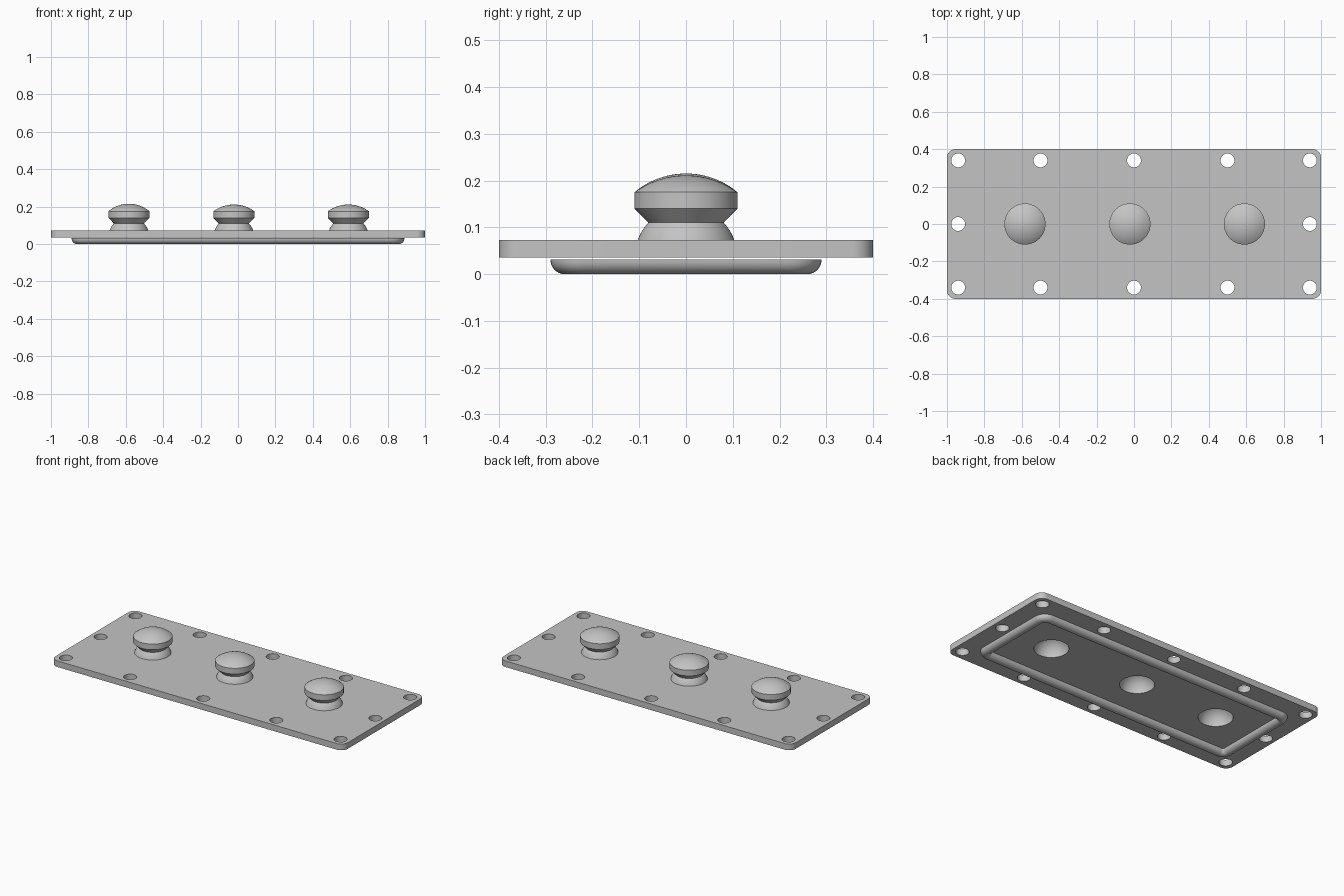
import bpy, bmesh, math

old = bpy.data.objects.get("Cube")
if old:
    bpy.data.objects.remove(old, do_unlink=True)

grey = bpy.data.materials.new("light grey")
grey.use_nodes = True
COLOR = (0.55, 0.55, 0.55, 1)
grey.diffuse_color = COLOR
grey.node_tree.nodes["Principled BSDF"].inputs["Base Color"].default_value = COLOR

PLATE_BOTTOM, PLATE_TOP = 0.035, 0.073
CAVITY = 0.096


def circle(cx, cy, r, n=48):
    return [(cx + r * math.cos(2 * math.pi * i / n),
             cy + r * math.sin(2 * math.pi * i / n)) for i in range(n)]


def rounded_rect(hx, hy, r, n=10):
    pts = []
    for k, (sx, sy) in enumerate([(1, 1), (-1, 1), (-1, -1), (1, -1)]):
        for i in range(n + 1):
            a = math.pi / 2 * (k + i / n)
            pts.append((sx * (hx - r) + r * math.cos(a),
                        sy * (hy - r) + r * math.sin(a)))
    return pts


def smooth(obj):
    bpy.ops.object.select_all(action='DESELECT')
    obj.select_set(True)
    bpy.context.view_layer.objects.active = obj
    bpy.ops.object.shade_smooth_by_angle(angle=math.radians(28))


def loft(name, rings, closed):
    """Skin a list of equal-length rings of 3D points."""
    bm = bmesh.new()
    loops = [[bm.verts.new(p) for p in ring] for ring in rings]
    pairs = list(zip(loops, loops[1:]))
    if closed:
        pairs.append((loops[-1], loops[0]))
    for a, b in pairs:
        for i in range(len(a)):
            j = (i + 1) % len(a)
            bm.faces.new((a[i], a[j], b[j], b[i]))
    bmesh.ops.remove_doubles(bm, verts=bm.verts, dist=1e-5)
    bmesh.ops.recalc_face_normals(bm, faces=bm.faces)
    mesh = bpy.data.meshes.new(name)
    bm.to_mesh(mesh)
    bm.free()
    mesh.materials.append(grey)
    obj = bpy.data.objects.new(name, mesh)
    bpy.context.collection.objects.link(obj)
    smooth(obj)
    return obj


# Knob positions and cap heights
knobs = {"left_end": (0.59, 0.211), "middle": (-0.022, 0.211), "right_end": (-0.583, 0.215)}

# Cover plate: filled outline with bolt holes and knob openings
outlines = [rounded_rect(1, 0.4, 0.045)]
outlines += [circle(x, y, 0.037) for x in (-0.94, -0.5, 0, 0.5, 0.94) for y in (-0.34, 0.34)]
outlines += [circle(x, 0, 0.037) for x in (-0.94, 0.94)]
outlines += [circle(x, 0, CAVITY, 64) for x, _ in knobs.values()]
curve = bpy.data.curves.new("cover_plate", 'CURVE')
curve.dimensions = '2D'
curve.fill_mode = 'BOTH'
curve.extrude = (PLATE_TOP - PLATE_BOTTOM) / 2
for pts in outlines:
    spline = curve.splines.new('POLY')
    spline.points.add(len(pts) - 1)
    for p, (x, y) in zip(spline.points, pts):
        p.co = (x, y, 0, 1)
    spline.use_cyclic_u = True
curve.materials.append(grey)
plate = bpy.data.objects.new("cover_plate", curve)
plate.location.z = (PLATE_TOP + PLATE_BOTTOM) / 2
bpy.context.collection.objects.link(plate)
bpy.ops.object.select_all(action='DESELECT')
plate.select_set(True)
bpy.context.view_layer.objects.active = plate
bpy.ops.object.convert(target='MESH')
plate = bpy.context.view_layer.objects.active
bm = bmesh.new()
bm.from_mesh(plate.data)
bmesh.ops.remove_doubles(bm, verts=bm.verts, dist=1e-5)
bmesh.ops.recalc_face_normals(bm, faces=bm.faces)
bm.to_mesh(plate.data)
bm.free()
smooth(plate)

# Gasket: half-round bead following a rounded rectangle
BEAD = 0.031
rings = []
for i in range(17):
    a = math.pi * i / 16
    d, z = 0.03 * math.cos(a), BEAD - BEAD * math.sin(a)
    rings.append([(x, y, z) for x, y in rounded_rect(0.86 + d, 0.26 + d, 0.04 + d)])
loft("gasket", rings, True)


# Knobs: spherical hollow base under a domed cap
def arc(radius, centre_z, z0, z1, n=14):
    a0, a1 = (math.acos((z - centre_z) / radius) for z in (z0, z1))
    return [(radius * math.sin(a0 + (a1 - a0) * i / n),
             centre_z + radius * math.cos(a0 + (a1 - a0) * i / n)) for i in range(n + 1)]


for name, (x, top) in knobs.items():
    rim = PLATE_BOTTOM + 0.001
    rise = top - 0.175
    dome = (0.11 ** 2 + rise ** 2) / (2 * rise)
    profile = arc(CAVITY, PLATE_BOTTOM, PLATE_BOTTOM + CAVITY, rim)
    profile += arc(0.11, PLATE_BOTTOM, rim, 0.11)
    profile += [(0.11, 0.14)]
    profile += arc(dome, top - dome, 0.175, top)
    knob = loft(name + "_knob", [[(px, py, z) for px, py in circle(0, 0, r, 64)]
                                 for r, z in profile], False)
    knob.location.x = x
